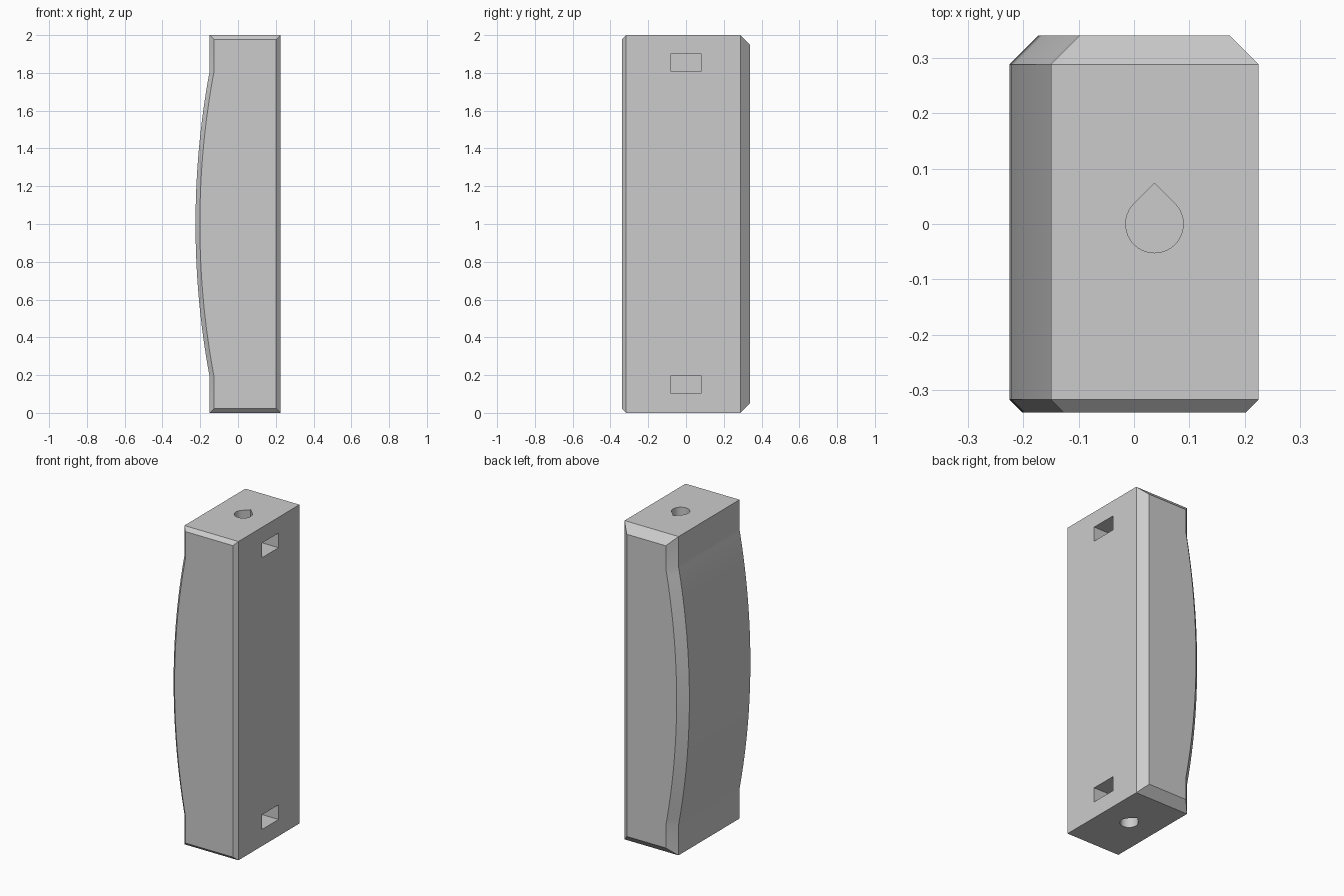
import bpy
import bmesh
from math import cos, sin, pi, sqrt, asin, radians

cube = bpy.data.objects.get("Cube")
if cube:
    bpy.data.objects.remove(cube, do_unlink=True)

HEIGHT = 2.0
FLAT_X, SIDE_X, SAG = -0.15, 0.225, 0.075
HALF_CHORD = 0.81
RADIUS = (HALF_CHORD ** 2 + SAG ** 2) / (2 * SAG)
ARC_X = FLAT_X - SAG + RADIUS
HOLE_X, HOLE_R = 0.037, 0.052
ARC_STEPS = 40

grey = bpy.data.materials.new("plain grey")
grey.use_nodes = True
colour = (0.6, 0.6, 0.6, 1)
grey.diffuse_color = colour
grey.node_tree.nodes["Principled BSDF"].inputs["Base Color"].default_value = colour


def loft(name, rings):
    """Join matching rings of points with quads and cap both ends."""
    bm = bmesh.new()
    loops = [[bm.verts.new(p) for p in ring] for ring in rings]
    n = len(loops[0])
    for a, b in zip(loops, loops[1:]):
        for i in range(n):
            j = (i + 1) % n
            bm.faces.new((a[i], a[j], b[j], b[i]))
    bm.faces.new(loops[0])
    bm.faces.new(loops[-1])
    bmesh.ops.recalc_face_normals(bm, faces=bm.faces)
    mesh = bpy.data.meshes.new(name)
    bm.to_mesh(mesh)
    bm.free()
    mesh.materials.append(grey)
    obj = bpy.data.objects.new(name, mesh)
    bpy.context.collection.objects.link(obj)
    return obj


def grip_outline(inset, y):
    """Side profile with a bowed grip edge, shrunk evenly by inset."""
    r, left = RADIUS - inset, FLAT_X + inset
    half = asin(sqrt(r * r - (ARC_X - left) ** 2) / r)
    points = [(left, inset), (SIDE_X - inset, inset),
              (SIDE_X - inset, HEIGHT - inset), (left, HEIGHT - inset)]
    for i in range(ARC_STEPS + 1):
        a = half - 2 * half * i / ARC_STEPS
        points.append((ARC_X - r * cos(a), HEIGHT / 2 + r * sin(a)))
    return [(x, y, z) for x, z in points]


def teardrop(z):
    """Bolt hole section: round, with a 45 degree peak towards the back."""
    ring = [(HOLE_X, HOLE_R * sqrt(2), z)]
    for i in range(33):
        a = 3 * pi / 4 + 1.5 * pi * i / 32
        ring.append((HOLE_X + HOLE_R * cos(a), HOLE_R * sin(a), z))
    return ring


def slot(x, z):
    """Nut slot section, set into the flat side."""
    return [(x, -0.083, z - 0.046), (x, 0.081, z - 0.046),
            (x, 0.081, z + 0.046), (x, -0.083, z + 0.046)]


# Handle body with a narrow front chamfer and a wide back chamfer
handle = loft("handle_body", [
    grip_outline(0.023, -0.34), grip_outline(0, -0.317),
    grip_outline(0, 0.288), grip_outline(0.052, 0.34)])

# Bolt holes and nut slots at both ends
cutters = []
for end, outside, inside, slot_z in (("bottom", -0.1, 0.4, 0.15),
                                     ("top", 2.1, 1.6, 1.855)):
    cutters.append(loft(end + "_bolt_hole", [teardrop(outside), teardrop(inside)]))
    cutters.append(loft(end + "_nut_slot", [slot(-0.05, slot_z), slot(0.3, slot_z)]))

bpy.ops.object.select_all(action='DESELECT')
bpy.context.view_layer.objects.active = handle
handle.select_set(True)
for cutter in cutters:
    cutter.hide_render = True
    cut = handle.modifiers.new(cutter.name, 'BOOLEAN')
    cut.operation = 'DIFFERENCE'
    cut.solver = 'EXACT'
    cut.object = cutter
    bpy.ops.object.modifier_apply(modifier=cut.name)
    bpy.data.objects.remove(cutter, do_unlink=True)

# Smooth curves, crisp chamfers
bpy.ops.object.shade_smooth_by_angle(angle=radians(8))
